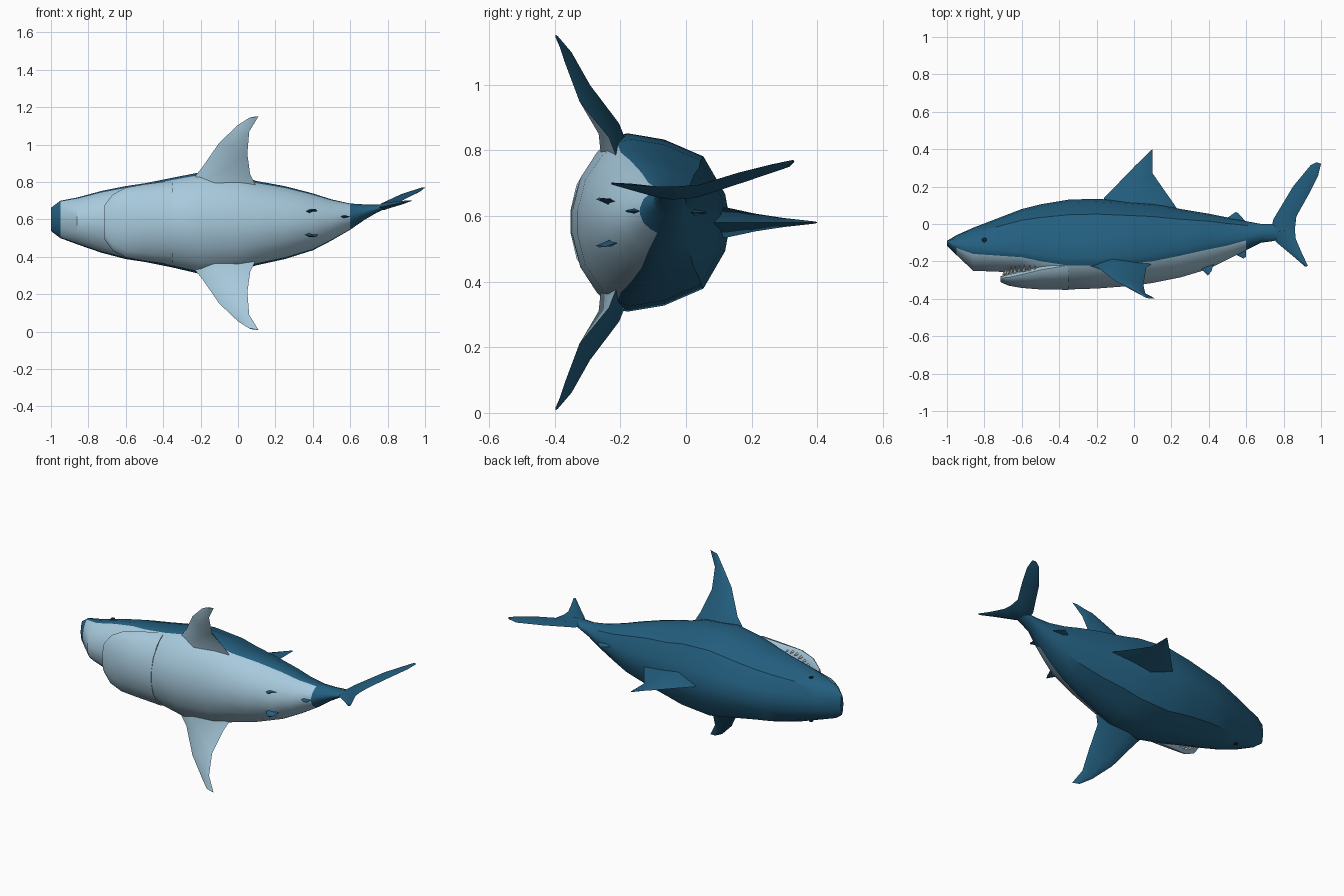
import bpy, bmesh, math
from mathutils import Vector

if "Cube" in bpy.data.objects:
    bpy.data.objects.remove(bpy.data.objects["Cube"], do_unlink=True)

MID = 0.58  # height of the body centre line


def material(name, rgb):
    m = bpy.data.materials.new(name)
    m.use_nodes = True
    m.diffuse_color = (*rgb, 1)
    bsdf = next(n for n in m.node_tree.nodes if n.type == 'BSDF_PRINCIPLED')
    bsdf.inputs["Base Color"].default_value = (*rgb, 1)
    bsdf.inputs["Roughness"].default_value = 0.8
    return m


BLUE = material("deep blue skin", (0.017, 0.115, 0.215))
PALE = material("pale blue belly", (0.39, 0.59, 0.72))
DARK = material("dark eye", (0.008, 0.02, 0.035))
WHITE = material("tooth white", (0.7, 0.74, 0.75))


def finish(name, bm, mats, angle=35):
    bmesh.ops.recalc_face_normals(bm, faces=bm.faces)
    mesh = bpy.data.meshes.new(name)
    bm.to_mesh(mesh)
    bm.free()
    for m in mats:
        mesh.materials.append(m)
    ob = bpy.data.objects.new(name, mesh)
    bpy.context.collection.objects.link(ob)
    bpy.ops.object.select_all(action='DESELECT')
    ob.select_set(True)
    bpy.context.view_layer.objects.active = ob
    bpy.ops.object.shade_smooth_by_angle(angle=math.radians(angle))
    return ob


def loft(name, rings, mats, rule, angle=35):
    """Skin closed rings; rule(ring, side) picks the material slot."""
    bm = bmesh.new()
    vs = [[bm.verts.new(p) for p in r] for r in rings]
    n = len(rings[0])
    for i in range(len(vs) - 1):
        for k in range(n):
            j = (k + 1) % n
            f = bm.faces.new((vs[i][k], vs[i][j], vs[i + 1][j], vs[i + 1][k]))
            f.material_index = rule(i, k)
    bm.faces.new(vs[0])
    bm.faces.new(vs[-1][::-1]).material_index = rule(len(vs) - 2, 0)
    return finish(name, bm, mats, angle)


# Half cross-section: (fraction of height, fraction of half width)
UPPER = [(1, 0), (.95, .32), (.74, .74), (.36, .93), (0, 1)]
LOWER = [(.25, .95), (.55, .79), (.86, .5), (1, .15)]


def section(x, top, wide, bottom, half, zc):
    side = [(wide + (top - wide) * u, half * w) for u, w in UPPER]
    side += [(wide + (bottom - wide) * u, half * w) for u, w in LOWER]
    ring = [(x, y, zc + w) for y, w in side]
    return ring + [(x, y, zc - w) for y, w in side[:0:-1]]


# Body stations: x, back, widest line, belly, half width, centre
BODY = [
    (-1, -.09, -.1, -.115, .062, .6), (-.95, -.06, -.115, -.165, .1, .6),
    (-.86, -.02, -.13, -.25, .125, .592), (-.73, .03, -.14, -.255, .165, .587),
    (-.6, .08, -.15, -.26, .195, .583), (-.5, .105, -.165, -.3, .21, .583),
    (-.35, .13, -.18, -.35, .24, .583), (-.2, .135, -.18, -.345, .272, .58),
    (0, .12, -.17, -.33, .255, .58), (.1, .11, -.16, -.315, .225, .58),
    (.25, .08, -.13, -.285, .195, .583), (.4, .055, -.1, -.24, .152, .587),
    (.5, .035, -.09, -.19, .11, .597), (.6, .015, -.07, -.14, .07, .615),
    (.68, 0, -.05, -.1, .04, .64), (.74, 0, -.045, -.092, .022, .657),
    (.8, -.01, -.045, -.08, .01, .672)]
loft("body", [section(*s) for s in BODY], [BLUE, PALE],
     lambda i, k: int(5 <= k <= 11 and 1 <= i <= 12))

# Lower jaw, set slightly open below the snout
JAW = [(-.715, -.28, -.29, -.31, .09, .585), (-.67, -.265, -.285, -.33, .15, .584),
       (-.6, -.25, -.27, -.342, .187, .583), (-.5, -.215, -.245, -.35, .205, .583),
       (-.35, -.17, -.22, -.352, .225, .583)]
loft("lower_jaw", [section(*s) for s in JAW], [PALE], lambda i, k: 0)


def fin(name, sections, normal, under=False):
    """Diamond-section fin; each section is leading point, trailing point, half thickness."""
    nrm = Vector(normal).normalized()
    rings = []
    for lead, trail, t in sections:
        a, b = Vector(lead), Vector(trail)
        m = a.lerp(b, .35)
        rings.append([a, m + nrm * t, b, m - nrm * t])
    return loft(name, rings, [BLUE, PALE], lambda i, k: int(under and k < 2), 50)


def flat(points, z):
    """Sections lying on the centre plane: lead x, y, trail x, y, half thickness."""
    return [((a, b, z), (c, d, z), t) for a, b, c, d, t in points]


# Fins along the back and under the tail
fin("dorsal_fin", flat([(-.17, .09, .25, .05, .05), (-.16, .14, .215, .105, .045),
                        (-.08, .222, .155, .19, .027), (.005, .31, .1, .27, .014),
                        (.09, .393, .1, .4, .003)], MID), (0, 0, 1))
fin("second_dorsal_fin", flat([(.48, .02, .6, .01, .012), (.545, .065, .56, .055, .003)],
                              .61), (0, 0, 1))
fin("anal_fin", flat([(.52, -.15, .6, -.13, .01), (.585, -.185, .6, -.175, .003)],
                     .615), (0, 0, 1))

# Paired fins, pale underneath
PECTORAL = [((-.28, -.215, .19), (.11, -.2, .17), .05),
            ((-.19, -.235, .3), (.065, -.235, .26), .035),
            ((-.1, -.305, .43), (.05, -.325, .37), .022),
            ((0, -.355, .525), (.06, -.37, .49), .013),
            ((.06, -.393, .563), (.11, -.397, .572), .004)]
PELVIC = [((.33, -.21, .055), (.43, -.2, .06), .014),
          ((.395, -.275, .07), (.415, -.25, .075), .004)]
for side, word in ((1, "upper"), (-1, "lower")):
    def place(p):
        return (p[0], p[1], MID + side * p[2])
    fin(word + "_pectoral_fin", [(place(a), place(b), t) for a, b, t in PECTORAL],
        (0, -.89, -.45 * side), True)
    fin(word + "_pelvic_fin", [(place(a), place(b), t) for a, b, t in PELVIC],
        (0, -.3, -side))

# Tail lobes, swept sideways
ROOT = ((.73, -.045, .657), (.86, -.03, .69), .02)
fin("tail_upper_lobe", [ROOT, ((.745, .025, .662), (.868, .04, .695), .02),
                        ((.85, .2, .715), (.935, .16, .732), .016),
                        ((.945, .315, .75), (.985, .26, .757), .01),
                        ((.975, .33, .765), (1, .322, .77), .004)], (-.35, 0, .94))
fin("tail_lower_lobe", [ROOT, ((.76, -.097, .665), (.865, -.08, .69), .017),
                        ((.86, -.18, .687), (.895, -.15, .693), .01),
                        ((.915, -.228, .698), (.93, -.225, .7), .003)], (-.25, 0, .95))

# Eyes, flattened against the head
for side, word in ((1, "left"), (-1, "right")):
    bm = bmesh.new()
    bmesh.ops.create_uvsphere(bm, u_segments=10, v_segments=6, radius=.013)
    for v in bm.verts:
        v.co.z *= .5
        v.co += Vector((-.8, -.085, .59 + side * .135))
    finish(word + "_eye", bm, [DARK])

# Teeth around the rim of the jaw
bm = bmesh.new()
COUNT = 19
for i in range(COUNT):
    a = math.pi * (i / (COUNT - 1) - .5)
    base = Vector((-.53 - .165 * math.cos(a), -.262 + .02 * abs(math.sin(a)),
                   .584 + .175 * math.sin(a)))
    tip = bm.verts.new(base + Vector((0, .025, 0)))
    ring = [bm.verts.new(base + Vector((.009 * math.cos(t), -.012, .009 * math.sin(t))))
            for t in (0, math.pi / 2, math.pi, -math.pi / 2)]
    for k in range(4):
        bm.faces.new((ring[k], ring[(k + 1) % 4], tip))
    bm.faces.new(ring[::-1])
finish("teeth", bm, [WHITE])
